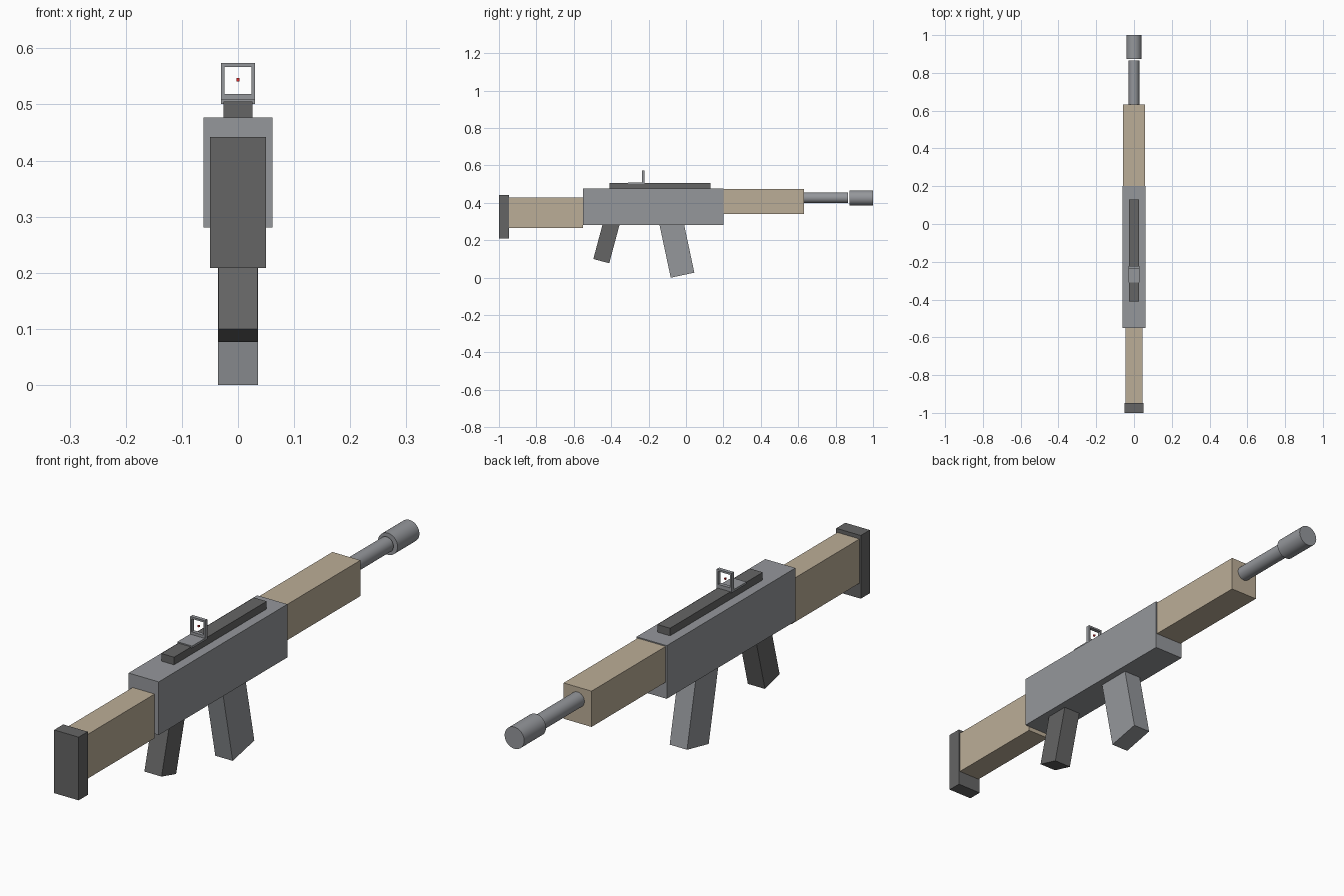
import bpy
import math
from mathutils import Vector

if "Cube" in bpy.data.objects:
    bpy.data.objects.remove(bpy.data.objects["Cube"])


def material(name, color):
    m = bpy.data.materials.new(name)
    m.diffuse_color = (*color, 1)
    m.use_nodes = True
    m.node_tree.nodes["Principled BSDF"].inputs["Base Color"].default_value = m.diffuse_color
    return m


TAN = material("tan_furniture", (0.50, 0.42, 0.31))
DARK = material("dark_grey", (0.13, 0.13, 0.13))
GREY = material("gunmetal_grey", (0.30, 0.31, 0.33))
RED = material("red_dot", (0.8, 0.02, 0.02))


def cube(name, size, centre, mat, tilt=0.0):
    bpy.ops.mesh.primitive_cube_add(size=1, location=centre, rotation=(tilt, 0, 0))
    ob = bpy.context.object
    ob.name = name
    ob.scale = size
    ob.data.materials.append(mat)
    return ob


def box(name, half_x, y, z, mat):
    """Box centred on x, spanning the given y and z ranges."""
    return cube(name, (2 * half_x, y[1] - y[0], z[1] - z[0]),
                (0, (y[0] + y[1]) / 2, (z[0] + z[1]) / 2), mat)


def leaning_box(name, half_x, width, length, foot, degrees, mat):
    """Box standing on its foot (y, z), leaning towards +y by the angle."""
    a = math.radians(degrees)
    c = Vector((0, *foot)) + Vector((0, math.sin(a), math.cos(a))) * length / 2
    return cube(name, (2 * half_x, width, length), c, mat, -a)


def tube(name, radius, y, z, mat):
    bpy.ops.mesh.primitive_cylinder_add(
        vertices=32, radius=radius, depth=y[1] - y[0],
        location=(0, (y[0] + y[1]) / 2, z), rotation=(math.pi / 2, 0, 0))
    ob = bpy.context.object
    ob.name = name
    ob.data.materials.append(mat)
    bpy.ops.object.shade_smooth_by_angle()
    return ob


# Stock and receiver
box("butt_plate", 0.05, (-1.0, -0.947), (0.209, 0.442), DARK)
box("stock", 0.045, (-0.947, -0.55), (0.265, 0.428), TAN)
box("receiver", 0.0615, (-0.55, 0.2), (0.281, 0.477), GREY)
box("handguard", 0.057, (0.2, 0.632), (0.341, 0.473), TAN)

# Barrel
tube("barrel", 0.028, (0.62, 0.866), 0.427, GREY)
tube("muzzle", 0.04, (0.873, 1.0), 0.426, GREY)

# Grip and magazine
leaning_box("grip", 0.035, 0.088, 0.24, (-0.453, 0.0885), 15, DARK)
leaning_box("magazine", 0.0355, 0.129, 0.31, (-0.0185, 0.0134), -12, GREY)

# Top rail and sight
box("top_rail", 0.026, (-0.41, 0.13), (0.477, 0.505), DARK)
box("sight_base", 0.03, (-0.31, -0.222), (0.501, 0.509), GREY)
fy = (-0.236, -0.222)
box("sight_frame_bottom", 0.03, fy, (0.509, 0.519), GREY)
box("sight_frame_top", 0.03, fy, (0.567, 0.574), GREY)
for side, name in ((-1, "left"), (1, "right")):
    post = box("sight_frame_" + name, 0.003, fy, (0.519, 0.567), GREY)
    post.location.x = side * 0.027
box("sight_dot", 0.003, (-0.232, -0.226), (0.541, 0.547), RED)
